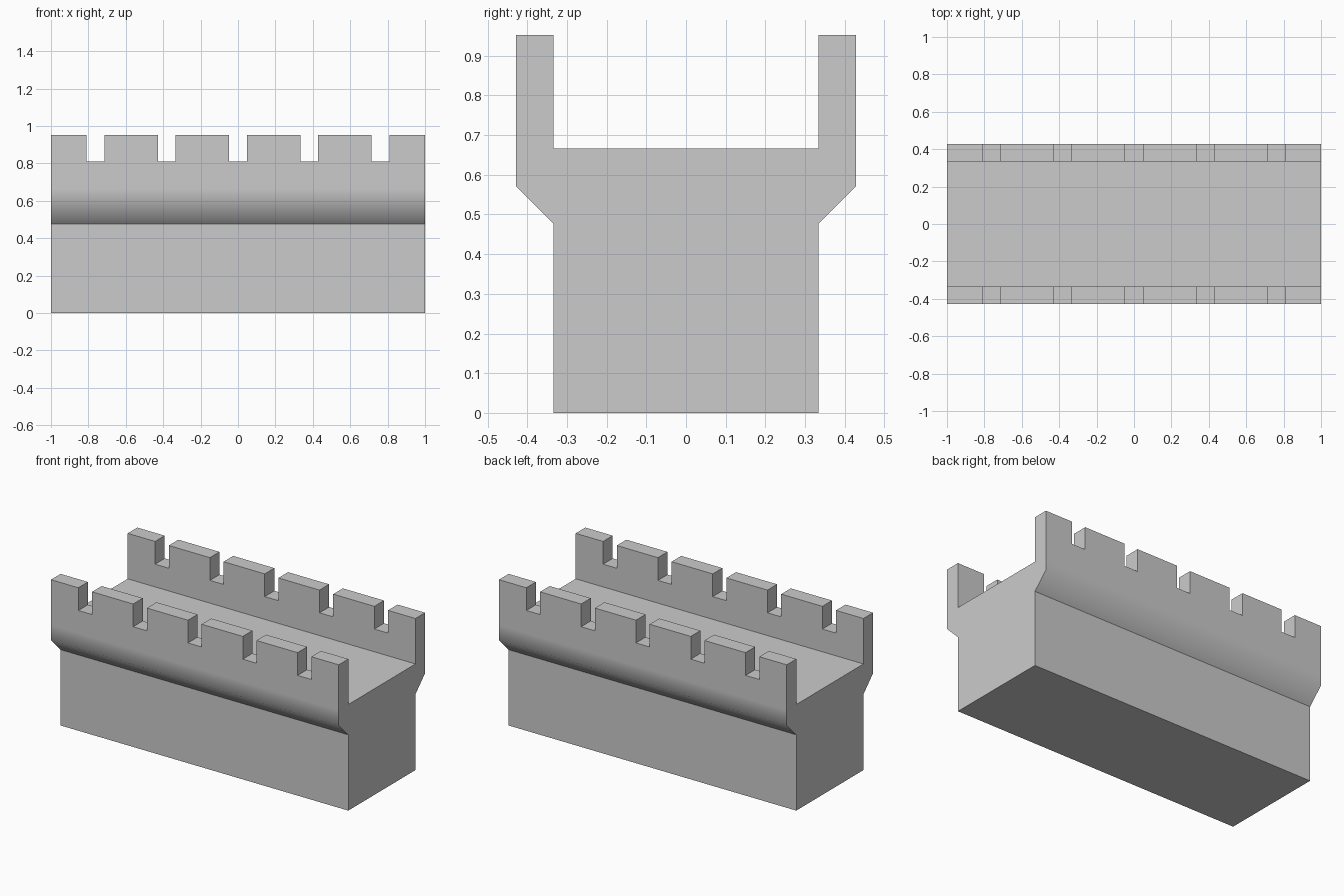
import bpy, bmesh, math

if "Cube" in bpy.data.objects:
    bpy.data.objects.remove(bpy.data.objects["Cube"])

U = 2 / 21  # one grid module; the wall is 21 modules long
bm = bmesh.new()


def sweep(outline, place, start, end, skip):
    """Sweep a closed outline between two planes, leaving the skipped sides open."""
    rings = [[bm.verts.new([c * U for c in place(p, t)]) for p in outline]
             for t in (start, end)]
    for ring in rings:
        bm.faces.new(ring)
    n = len(outline)
    for i in range(n):
        if i not in skip:
            j = (i + 1) % n
            bm.faces.new((rings[0][i], rings[0][j], rings[1][j], rings[1][i]))


# Body: straight base, flared ledge and walkway (y, z), open under the parapets
half = [(3.5, 0), (3.5, 5), (4.5, 6), (4.5, 7), (3.5, 7)]
body = half + [(-y, z) for y, z in reversed(half)]
sweep(body, lambda p, t: (t, p[0], p[1]), -10.5, 10.5, skip={3, 5})

# Parapets: crenellated outline (x, z) with five notches, open at the bottom
crest = [(10.5, 7), (-10.5, 7), (-10.5, 10)]
for k in range(-2, 3):
    x = 4 * k
    crest += [(x - 0.5, 10), (x - 0.5, 8.5), (x + 0.5, 8.5), (x + 0.5, 10)]
crest.append((10.5, 10))
for side in (-1, 1):
    sweep(crest, lambda p, t: (p[0], t, p[1]), side * 3.5, side * 4.5, skip={0})

# Weld into one solid
bmesh.ops.remove_doubles(bm, verts=bm.verts, dist=1e-4)
bmesh.ops.recalc_face_normals(bm, faces=bm.faces)

# Smooth only the bend between the flare and the upper wall
for f in bm.faces:
    f.smooth = True
for e in bm.edges:
    bend = all(abs(v.co.z - 6 * U) < 1e-3 for v in e.verts)
    e.smooth = e.calc_face_angle(0) < math.radians(30) or bend

mesh = bpy.data.meshes.new("battlement_wall")
bm.to_mesh(mesh)
bm.free()
bpy.context.collection.objects.link(bpy.data.objects.new("battlement_wall", mesh))
